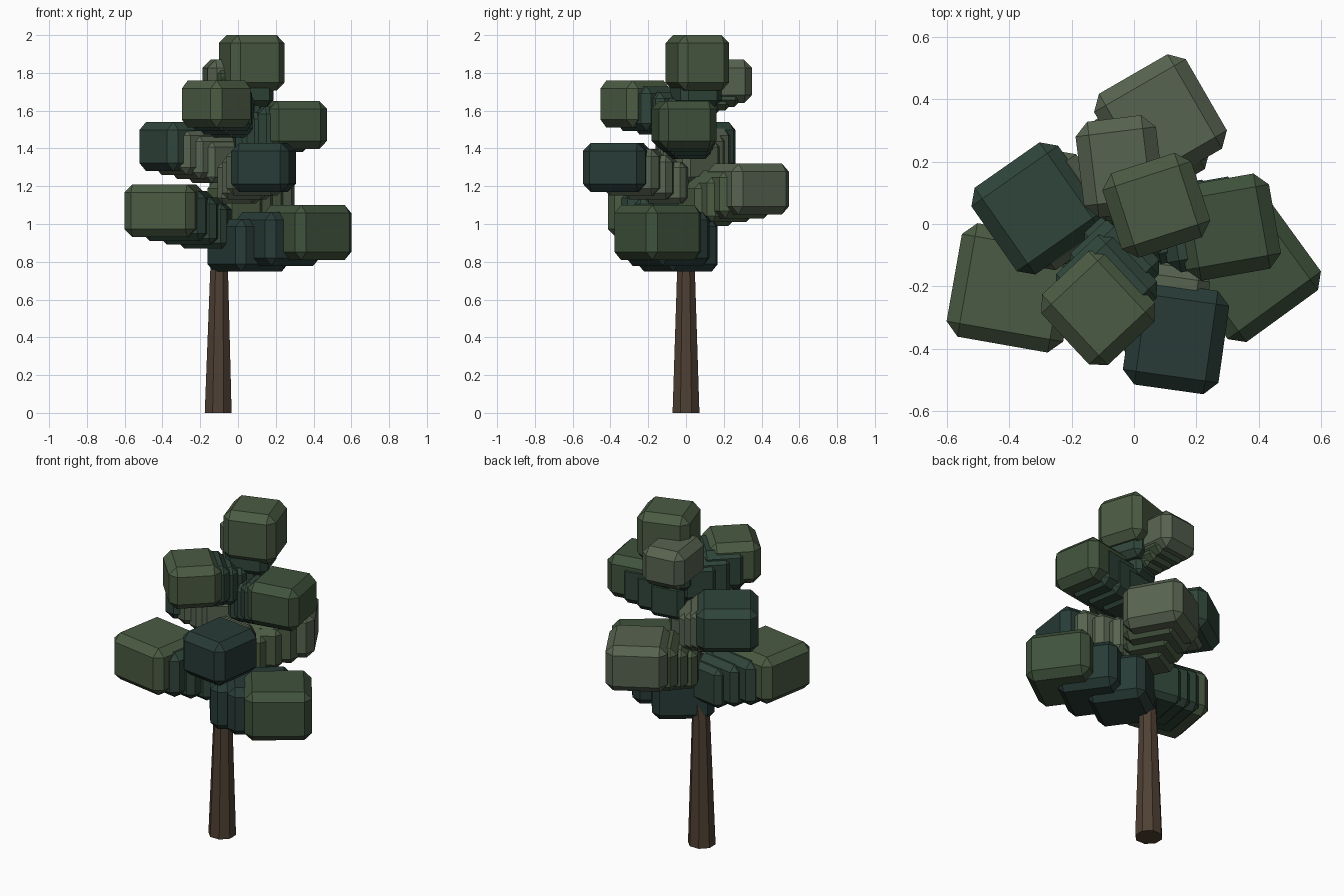
import bpy, bmesh, math
from mathutils import Vector, Matrix

if "Cube" in bpy.data.objects:
    bpy.data.objects.remove(bpy.data.objects["Cube"])


def material(name, rgb):
    m = bpy.data.materials.new(name)
    m.diffuse_color = (*rgb, 1)
    m.use_nodes = True
    m.node_tree.nodes["Principled BSDF"].inputs["Base Color"].default_value = m.diffuse_color
    return m


BARK = material("bark", (0.078, 0.052, 0.034))
LEAF = {
    "olive": material("olive_leaf", (0.07, 0.105, 0.056)),
    "grey": material("grey_leaf", (0.095, 0.125, 0.08)),
    "green": material("green_leaf", (0.05, 0.085, 0.045)),
    "teal": material("teal_leaf", (0.029, 0.06, 0.043)),
    "dark": material("dark_leaf", (0.021, 0.044, 0.037)),
}


def finish(bm, name, mat):
    bmesh.ops.recalc_face_normals(bm, faces=bm.faces)
    me = bpy.data.meshes.new(name)
    bm.to_mesh(me)
    bm.free()
    me.materials.append(mat)
    ob = bpy.data.objects.new(name, me)
    bpy.context.collection.objects.link(ob)


def leaf_block(name, centre, size, angle, bevel, mat):
    """Chamfered box turned around z."""
    bm = bmesh.new()
    bmesh.ops.create_cube(bm, size=1)
    bmesh.ops.scale(bm, vec=size, verts=bm.verts)
    bmesh.ops.bevel(bm, geom=bm.edges[:], offset=bevel, segments=1,
                    affect='EDGES', profile=0.5)
    bm.transform(Matrix.Translation(centre) @ Matrix.Rotation(math.radians(angle), 4, 'Z'))
    finish(bm, name, mat)


# Trunk: eight-sided tapering tube, leaning inside the crown
PATH = [((-0.105, 0, 0), 0.077), ((-0.1, 0, 0.75), 0.051),
        ((-0.05, 0.01, 1.2), 0.038), ((0.03, 0.05, 1.8), 0.02)]
bm = bmesh.new()
rings = []
for c, r in PATH:
    rings.append([bm.verts.new(Vector(c) + Vector((r * math.cos(a), r * math.sin(a), 0)))
                  for a in [math.pi * (2 * i + 1) / 8 for i in range(8)]])
for lo, hi in zip(rings, rings[1:]):
    for i in range(8):
        j = (i + 1) % 8
        bm.faces.new((lo[i], lo[j], hi[j], hi[i]))
bm.faces.new(rings[0])
bm.faces.new(rings[-1])
finish(bm, "trunk", BARK)


def trunk_point(z):
    for (a, _), (b, _) in zip(PATH, PATH[1:]):
        if z <= b[2]:
            return Vector(a).lerp(Vector(b), (z - a[2]) / (b[2] - a[2]))
    return Vector(PATH[-1][0])


# Boughs: name, tip centre, tip size, turn, drop to trunk, inner scale, blocks, inner and tip colour
BOUGHS = [
    ("low_right", (0.37, -0.15, 0.955), (0.37, 0.36, 0.29), 36, 0.075, 0.92, 3, "dark", "green"),
    ("low_left", (-0.39, -0.205, 1.07), (0.38, 0.37, 0.28), -10, 0.09, 0.68, 4, "teal", "olive"),
    ("low_back", (0.085, 0.33, 1.185), (0.34, 0.35, 0.27), 30, 0.09, 0.68, 4, "olive", "grey"),
    ("mid_front", (0.135, -0.365, 1.30), (0.31, 0.335, 0.26), -8, 0.09, 0.68, 4, "grey", "dark"),
    ("mid_left", (-0.31, 0.05, 1.41), (0.34, 0.34, 0.26), 35, 0.09, 0.70, 4, "grey", "teal"),
    ("mid_right", (0.30, -0.01, 1.525), (0.31, 0.31, 0.255), 10, 0.08, 0.68, 4, "teal", "green"),
    ("high_front", (-0.115, -0.27, 1.635), (0.29, 0.31, 0.25), 43, 0.08, 0.68, 4, "teal", "olive"),
    ("high_back", (-0.045, 0.185, 1.755), (0.26, 0.31, 0.23), 7, 0.09, 0.60, 4, "green", "grey"),
    ("crown_top", (0.072, 0.06, 1.853), (0.30, 0.285, 0.295), 18, 0.22, 0.60, 3, "teal", "olive"),
]
for name, tip, size, turn, drop, inner, count, col_in, col_out in BOUGHS:
    tip = Vector(tip)
    root = trunk_point(tip.z - drop)
    root.z = tip.z - drop * 1.3
    for k in range(count):
        f = k / (count - 1)
        t = 0.30 + 0.70 * f
        s = inner + (1 - inner) * f
        h = 0.5 + 0.5 * s
        leaf_block(f"{name}_leaves_{k + 1}", root.lerp(tip, t),
                   (size[0] * s, size[1] * s, size[2] * h), turn,
                   0.043 * s, LEAF[col_out if f == 1 else col_in])
